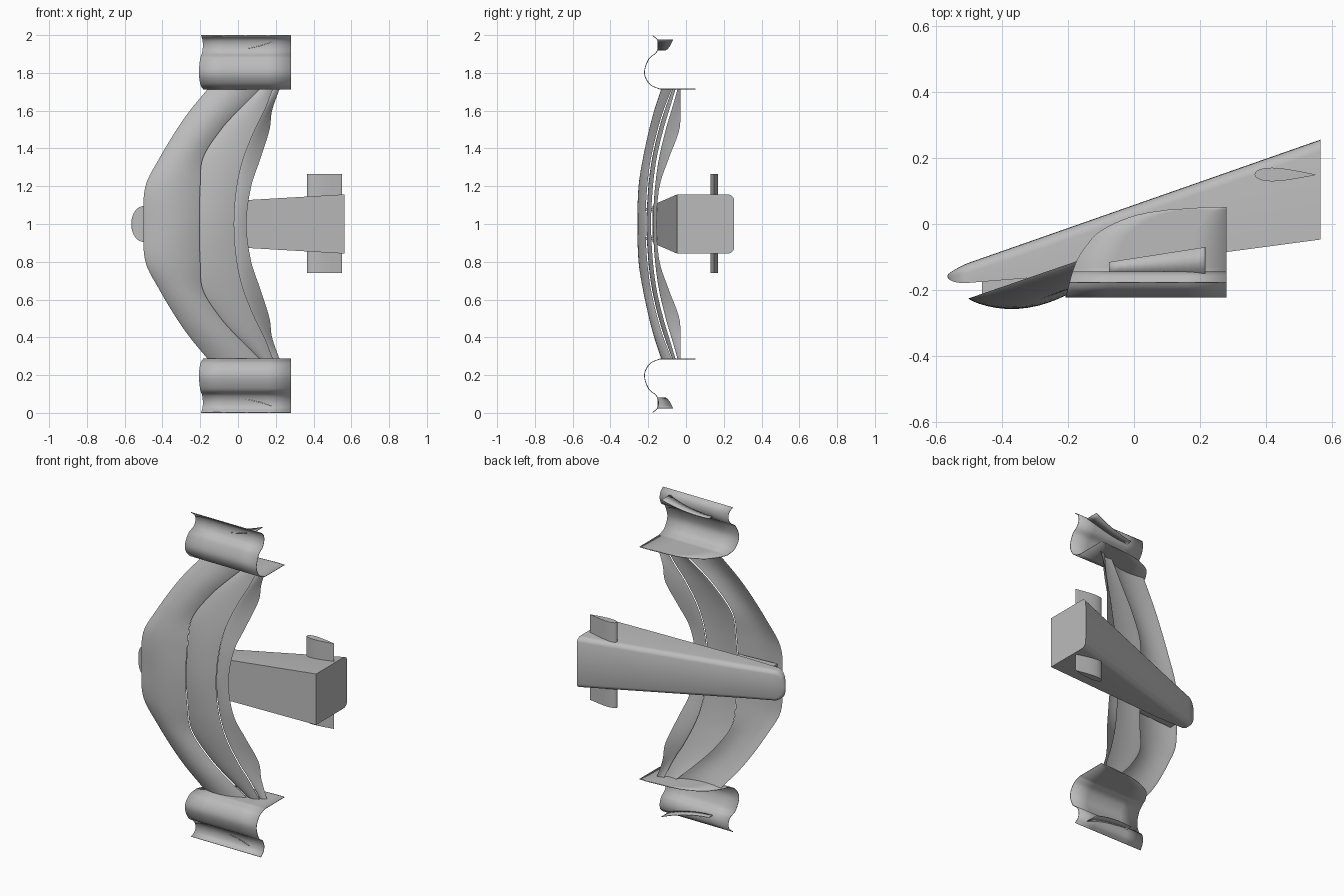
import bpy, bmesh, math
from mathutils import Vector

old = bpy.data.objects.get("Cube")
if old:
    bpy.data.objects.remove(old, do_unlink=True)

grey = bpy.data.materials.new("plain grey")
grey.use_nodes = True
grey.diffuse_color = (0.5, 0.5, 0.5, 1)
grey.node_tree.nodes["Principled BSDF"].inputs["Base Color"].default_value = (0.5, 0.5, 0.5, 1)


def smooth(keys, vals, t):
    """Cubic interpolation of vals at ascending keys."""
    n = len(keys)
    t = min(max(t, keys[0]), keys[-1])
    i = next((k for k in range(n - 1) if t <= keys[k + 1]), n - 2)

    def slope(k):
        a, b = max(k - 1, 0), min(k + 1, n - 1)
        return (vals[b] - vals[a]) / (keys[b] - keys[a])
    h = keys[i + 1] - keys[i]
    u = (t - keys[i]) / h
    return (vals[i] * (1 + 2 * u) * (1 - u) ** 2 + vals[i + 1] * u * u * (3 - 2 * u)
            + h * u * (1 - u) * (slope(i) * (1 - u) - slope(i + 1) * u))


def loft(name, rings, closed=True, thickness=0, angle=40):
    """Skin rings of points; closed rings get end caps, open ones a thickness."""
    bm = bmesh.new()
    rows = [[bm.verts.new(p) for p in ring] for ring in rings]
    n = len(rows[0])
    for a, b in zip(rows, rows[1:]):
        for j in range(n if closed else n - 1):
            k = (j + 1) % n
            bm.faces.new((a[j], a[k], b[k], b[j]))
    if closed:
        bm.faces.new(rows[0])
        bm.faces.new(rows[-1])
    bmesh.ops.recalc_face_normals(bm, faces=bm.faces)
    mesh = bpy.data.meshes.new(name)
    bm.to_mesh(mesh)
    bm.free()
    mesh.materials.append(grey)
    obj = bpy.data.objects.new(name, mesh)
    bpy.context.collection.objects.link(obj)
    if thickness:
        mod = obj.modifiers.new("thickness", "SOLIDIFY")
        mod.thickness = thickness
        mod.offset = 0
    bpy.ops.object.select_all(action="DESELECT")
    obj.select_set(True)
    bpy.context.view_layer.objects.active = obj
    bpy.ops.object.shade_smooth_by_angle(angle=math.radians(angle))
    return obj


def foil(lead, trail, thick, camber, z, count=28):
    """Aerofoil ring in the xy plane, bulging towards -y."""
    ring = []
    for i in range(count):
        a = math.tau * i / count
        t = (1 - math.cos(a)) / 2
        x = lead[0] + (trail[0] - lead[0]) * t
        y = lead[1] + (trail[1] - lead[1]) * t
        y += math.sin(a) * thick / 2 * (1.2 - t) - 4 * camber * t * (1 - t)
        ring.append(Vector((x, y, z)))
    return ring


# Wing elements: edge positions against distance from the centre plane
span = [-0.2, 0, 0.2, 0.35, 0.5, 0.6, 0.715]
lead_x = [-0.49, -0.5, -0.49, -0.415, -0.325, -0.255, -0.16]
slot1_x = [-0.2, -0.205, -0.2, -0.185, -0.09, 0, 0.115]
slot1_y = [-0.205, -0.215, -0.205, -0.185, -0.15, -0.12, -0.075]
slot2_x = [-0.005, -0.02, -0.005, 0.03, 0.09, 0.14, 0.185]
slot2_y = [-0.175, -0.185, -0.175, -0.155, -0.12, -0.09, -0.055]
tail_x = [0.07, 0.045, 0.07, 0.12, 0.167, 0.18, 0.22]
tail_y = [-0.14, -0.155, -0.14, -0.09, -0.035, -0.03, -0.03]

main, flap1, flap2 = [], [], []
steps = 25
gap = Vector((-0.006, 0.013))
for i in range(-steps, steps + 1):
    d = 0.715 * i / steps
    at = lambda vals: smooth(span, vals, abs(d))
    lx = at(lead_x)
    lead = Vector((lx, -0.225 + (lx + 0.5) * 0.344))
    s1 = Vector((at(slot1_x), at(slot1_y)))
    s2 = Vector((at(slot2_x), at(slot2_y)))
    tail = Vector((at(tail_x), at(tail_y)))
    main.append(foil(lead, s1, 0.014, 0.032, 1 + d))
    flap1.append(foil(s1 + gap, s2, 0.009, 0.01, 1 + d))
    flap2.append(foil(s2 + gap, tail, 0.007, 0.004, 1 + d))
loft("main_plane", main)
loft("inner_flap", flap1)
loft("outer_flap", flap2)


# Nose: rounded tip, rounded upper edges, sharp lower edges
def nose_ring(x, k):
    top = 0.0577 + 0.35 * x
    low = -0.178 + 0.08 * (x + 0.5) if x < -0.3 else -0.162 + 0.133 * (x + 0.3)
    mid = -0.157
    top, low = mid + (top - mid) * k, mid + (low - mid) * k
    half = (0.095 + max(x + 0.5, 0) * 0.058) * k
    r = min(0.035, (top - low) * 0.5, half * 0.6)
    ring = [Vector((x, low, 1 - half)), Vector((x, low, 1 + half))]
    for i in range(13):
        a = math.pi * i / 12
        side = half - r if i < 6 else (r - half if i > 6 else 0)
        ring.append(Vector((x, top - r + r * math.sin(a), 1 + side + r * math.cos(a))))
    return ring


rings = []
for i in range(1, 11):
    a = math.pi / 2 * i / 10
    rings.append(nose_ring(-0.565 + 0.065 * (1 - math.cos(a)), math.sin(a)))
rings += [nose_ring(x, 1) for x in (-0.3, 0, 0.28, 0.565)]
loft("nose", rings, angle=35)

# Camera pod across the nose
loft("camera_pod", [foil((0.365, 0.15), (0.55, 0.149), 0.05, 0, z) for z in (0.74, 1.265)])

# Pylons joining nose and main plane
for s, label in ((1, "upper"), (-1, "lower")):
    rings = []
    for x, low, high in ((-0.46, -0.232, -0.165), (-0.21, -0.216, -0.14)):
        rings.append([Vector((x, y, 1 + s * z)) for y, z in
                      ((low, 0.07), (high, 0.07), (high, 0.085), (low, 0.085))])
    loft(label + "_pylon", rings)

# Endplates: wavy profile with a swept leading edge, ending in a flat foot
wave_y = [-0.177, -0.152, -0.146, -0.16, -0.198, -0.22, -0.192, -0.14]
wave_d = [0.998, 0.975, 0.94, 0.905, 0.872, 0.8, 0.74, 0.715]
order = list(range(len(wave_y)))
profile = [(smooth(order, wave_y, i / 6), smooth(order, wave_d, i / 6)) for i in range(43)]
profile += [(-0.14 + 0.191 * i / 24, 0.715) for i in range(1, 25)]
edge_y = [-0.22, -0.115, -0.06, -0.02, 0.025, 0.043, 0.051]
edge_x = [-0.207, -0.175, -0.14, -0.1, 0, 0.1, 0.22]

for s, label in ((1, "upper"), (-1, "lower")):
    rows = []
    for y, d in profile:
        x0 = smooth(edge_y, edge_x, y)
        rows.append([Vector((x0 + (0.28 - x0) * k / 4, y, 1 + s * d)) for k in range(5)])
    loft(label + "_endplate", rows, closed=False, thickness=0.004)

    # Curved vane on the back of the endplate
    rows = []
    for i in range(13):
        t = i / 12
        x, z = -0.075 + 0.29 * t, 1 + s * (0.92 + 0.055 * t * t)
        rows.append([Vector((x, -0.15, z)), Vector((x, -0.115 + 0.045 * t, z))])
    loft(label + "_vane", rows, closed=False, thickness=0.004)
